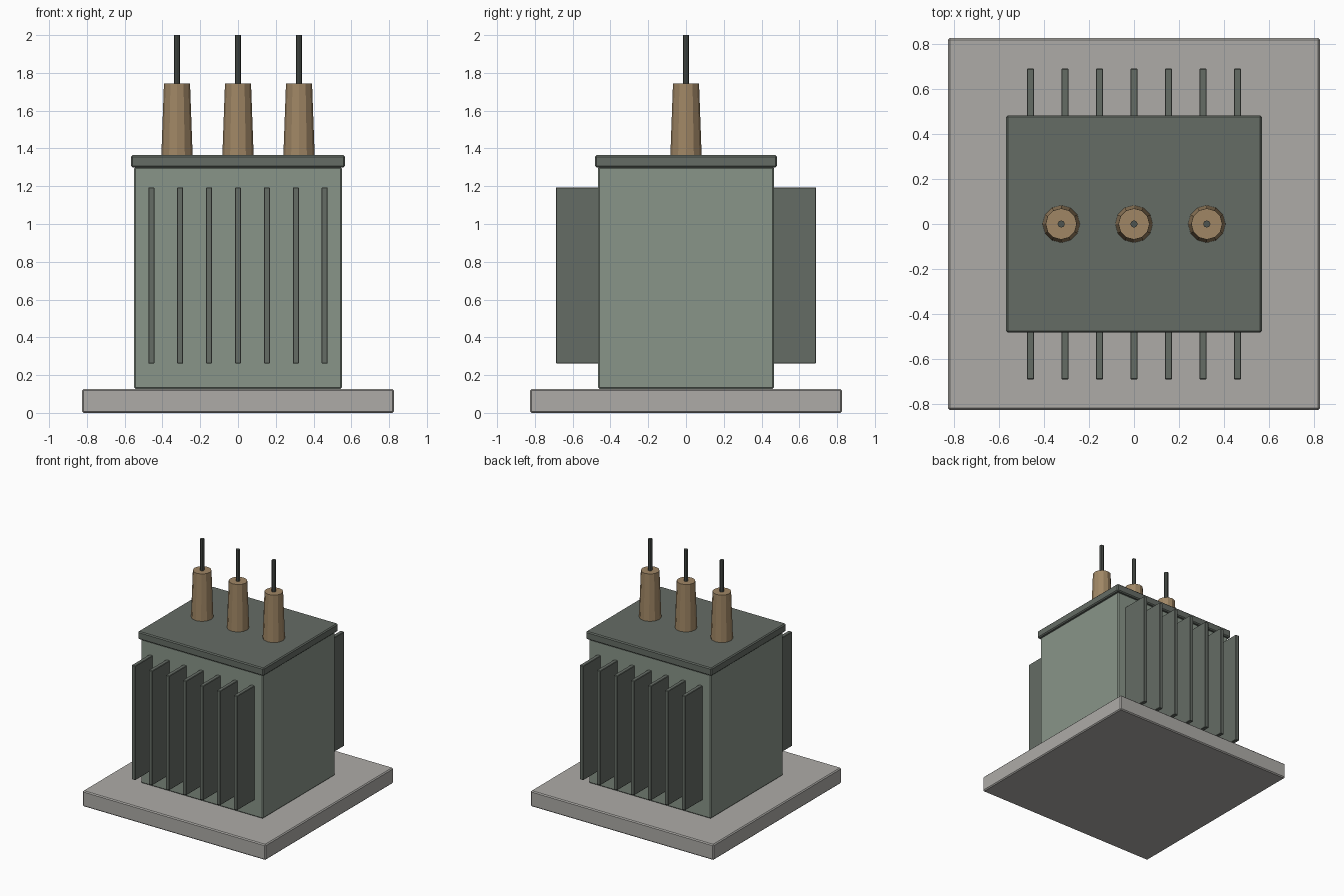
import bpy
from math import pi

if "Cube" in bpy.data.objects:
    bpy.data.objects.remove(bpy.data.objects["Cube"])


def material(name, rgb):
    m = bpy.data.materials.new(name)
    m.diffuse_color = (*rgb, 1)
    m.use_nodes = True
    m.node_tree.nodes["Principled BSDF"].inputs["Base Color"].default_value = m.diffuse_color
    return m


CONCRETE = material("concrete", (0.42, 0.41, 0.39))
PAINT = material("tank_paint", (0.25, 0.30, 0.25))
DARK = material("dark_paint", (0.13, 0.15, 0.13))
CERAMIC = material("ceramic", (0.35, 0.24, 0.13))
METAL = material("terminal_metal", (0.08, 0.09, 0.08))


def finish(name, mat, bevel):
    o = bpy.context.object
    o.name = name
    o.data.materials.append(mat)
    if bevel:
        b = o.modifiers.new("bevel", "BEVEL")
        b.width = bevel
        b.segments = 1
    return o


def box(name, x, y, z, mat, bevel=0.0):
    """Box from (min, max) ranges on each axis."""
    bpy.ops.mesh.primitive_cube_add(
        size=1, location=[(r[0] + r[1]) / 2 for r in (x, y, z)])
    bpy.context.object.scale = [r[1] - r[0] for r in (x, y, z)]
    bpy.ops.object.transform_apply(location=False, rotation=False, scale=True)
    return finish(name, mat, bevel)


def cone(name, sides, r1, r2, x, z0, z1, mat, bevel=0.0):
    bpy.ops.mesh.primitive_cone_add(
        vertices=sides, radius1=r1, radius2=r2, depth=z1 - z0,
        location=(x, 0, (z0 + z1) / 2))
    return finish(name, mat, bevel)


# Plinth, tank and lid
box("base_slab", (-0.825, 0.825), (-0.825, 0.825), (0, 0.127), CONCRETE, 0.008)
box("tank", (-0.55, 0.55), (-0.466, 0.466), (0.127, 1.302), PAINT, 0.008)
box("lid", (-0.567, 0.567), (-0.482, 0.482), (1.30, 1.364), DARK, 0.008)

# Cooling fins on front and back
for side, label in ((-1, "front"), (1, "back")):
    for i in range(7):
        x = (i - 3) * 0.153
        y = sorted((side * 0.455, side * 0.689))
        box(f"{label}_fin_{i + 1}", (x - 0.016, x + 0.016), y,
            (0.262, 1.193), DARK, 0.003)

# Bushings with terminal rods
for i in range(3):
    x = (i - 1) * 0.323
    cone(f"bushing_{i + 1}", 12, 0.083, 0.069, x, 1.36, 1.744, CERAMIC)
    cone(f"terminal_{i + 1}", 8, 0.016, 0.016, x, 1.735, 2.0, METAL)
